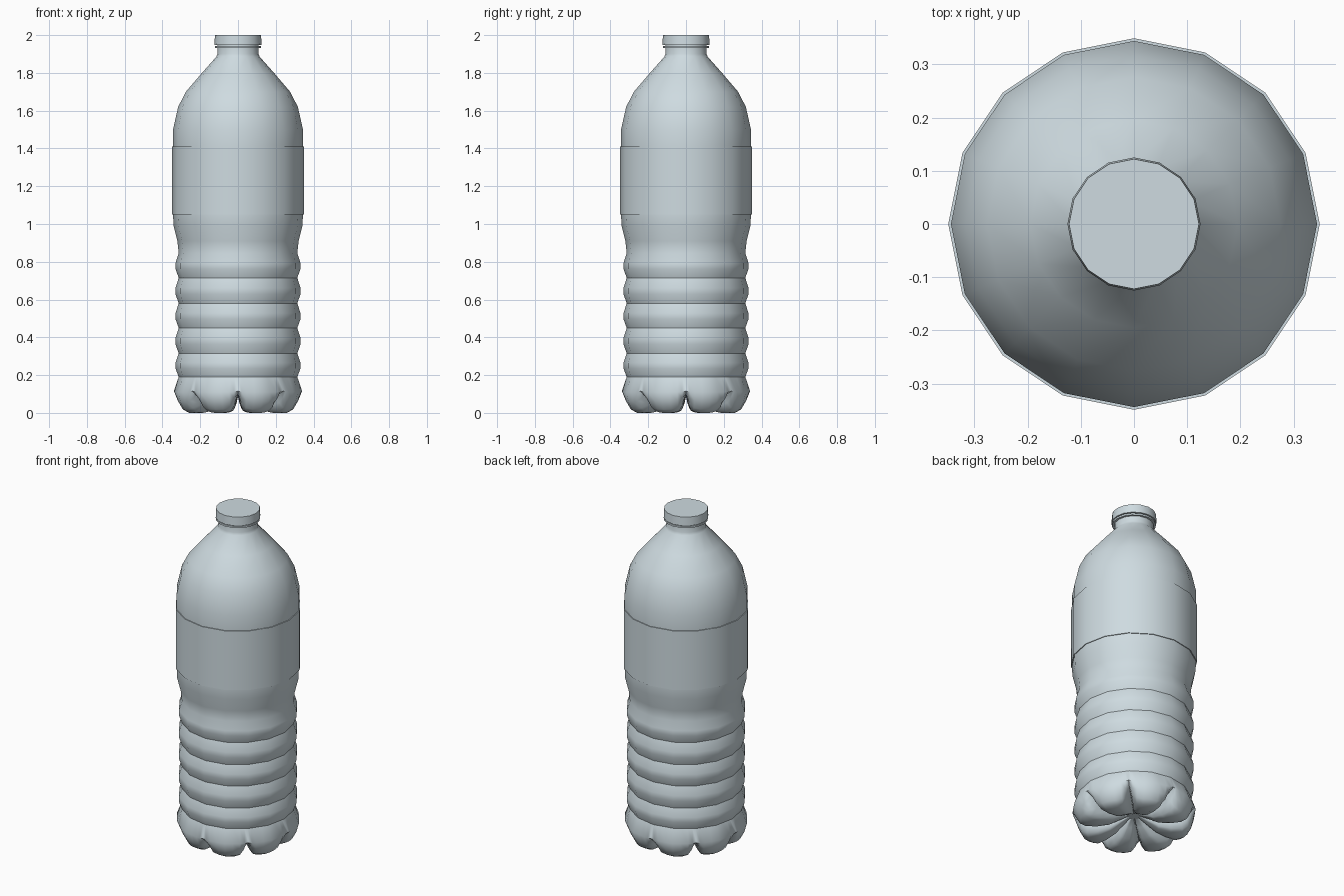
import bpy, bmesh, math

if "Cube" in bpy.data.objects:
    bpy.data.objects.remove(bpy.data.objects["Cube"])

SIDES = 16
plastic = bpy.data.materials.new("pale_grey_blue")
plastic.diffuse_color = (0.62, 0.71, 0.75, 1)
plastic.use_nodes = True
plastic.node_tree.nodes["Principled BSDF"].inputs["Base Color"].default_value = plastic.diffuse_color


def finish(name, bm, angle):
    bmesh.ops.remove_doubles(bm, verts=bm.verts, dist=0.0003)
    bmesh.ops.recalc_face_normals(bm, faces=bm.faces)
    me = bpy.data.meshes.new(name)
    bm.to_mesh(me)
    bm.free()
    me.materials.append(plastic)
    ob = bpy.data.objects.new(name, me)
    bpy.context.collection.objects.link(ob)
    bpy.ops.object.select_all(action='DESELECT')
    ob.select_set(True)
    bpy.context.view_layer.objects.active = ob
    bpy.ops.object.shade_smooth_by_angle(angle=math.radians(angle))
    return ob


def skin(bm, rings):
    for a, b in zip(rings, rings[1:]):
        n = len(a)
        for i in range(n):
            j = (i + 1) % n
            bm.faces.new((a[i], a[j], b[j], b[i]))


def lathe(name, profile, angle=30, cap=False, crease=()):
    bm = bmesh.new()
    rings = []
    for r, z in profile:
        rings.append([bm.verts.new((r * math.cos(2 * math.pi * i / SIDES),
                                    r * math.sin(2 * math.pi * i / SIDES), z))
                      for i in range(SIDES)])
    skin(bm, rings)
    if cap:
        bm.faces.new(rings[-1])
    return finish(name, bm, angle)


# Ribbed lower wall: creased grooves with a bulge between each pair
grooves = [0.19, 0.315, 0.45, 0.58, 0.715, 0.845]
wall = []
for a, b in zip(grooves, grooves[1:]):
    h = b - a
    wall += [(0.314, a), (0.331, a + h * 0.36), (0.331, a + h * 0.6)]
wall += [(0.314, 0.845), (0.321, 0.91), (0.341, 0.99), (0.344, 1.05)]
# Upper wall, shoulder and neck
wall += [(0.344, 1.41), (0.344, 1.50), (0.317, 1.62), (0.276, 1.70),
         (0.195, 1.795), (0.115, 1.885), (0.109, 1.90), (0.109, 1.95)]
lathe("bottle_body", wall, 28)

# Label sleeve
lathe("label", [(0.343, 1.05), (0.349, 1.05), (0.349, 1.41), (0.343, 1.41)], 30)

# Tamper ring and screw cap
lathe("neck_ring", [(0.108, 1.933), (0.122, 1.933), (0.122, 1.943), (0.108, 1.943)])
lathe("cap", [(0.108, 1.948), (0.125, 1.948), (0.122, 2.0)], cap=True)

# Petal base: eight lobes, blended between a lobe and a groove profile
lobe = [(0.314, 0.19), (0.344, 0.11), (0.330, 0.06), (0.308, 0.018), (0.275, 0.0),
        (0.21, 0.0), (0.14, 0.015), (0.08, 0.05), (0.03, 0.078)]
groove = [(0.314, 0.19), (0.340, 0.115), (0.305, 0.10), (0.275, 0.098), (0.24, 0.096),
          (0.19, 0.094), (0.13, 0.09), (0.08, 0.086), (0.03, 0.082)]
steps = [(0, 0), (3.5, 0.55), (8, 0.9), (15, 0.99), (22.5, 1), (30, 0.99), (37, 0.9), (41.5, 0.55)]
bm = bmesh.new()
rings = []
for (r1, z1), (r0, z0) in zip(lobe, groove):
    ring = []
    for k in range(8):
        for off, w in steps:
            flat = math.cos(math.radians(11.25)) / math.cos(math.radians(off % 22.5 - 11.25))
            r = (r0 + (r1 - r0) * w) * flat
            a = math.radians(45 * k + off)
            ring.append(bm.verts.new((r * math.cos(a), r * math.sin(a), z0 + (z1 - z0) * w)))
    rings.append(ring)
skin(bm, rings)
bm.faces.new(rings[-1])
finish("petal_base", bm, 50)
